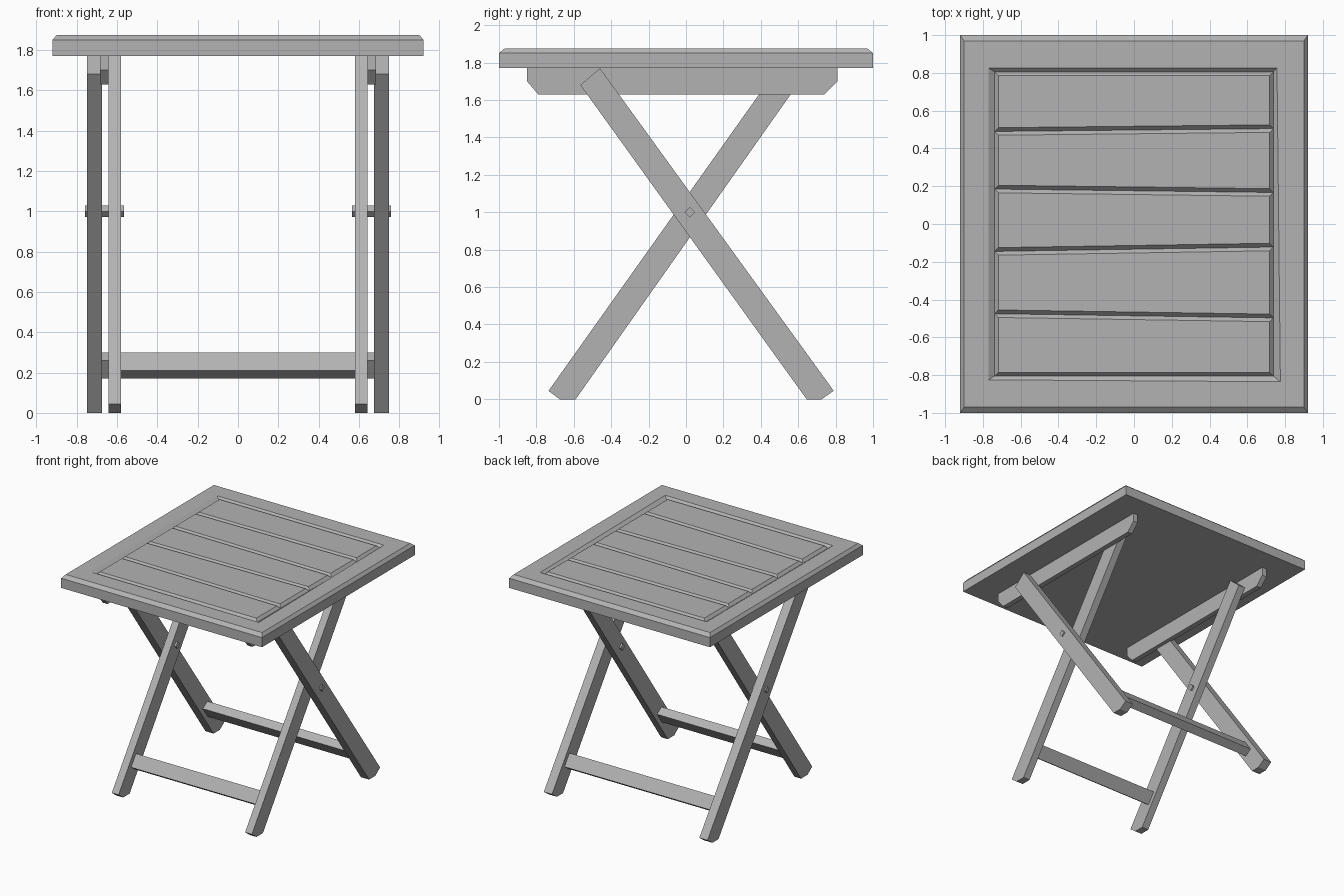
import bpy, bmesh

if "Cube" in bpy.data.objects:
    bpy.data.objects.remove(bpy.data.objects["Cube"])

wood = bpy.data.materials.new("grey_wood")
wood.use_nodes = True
GREY = (0.45, 0.45, 0.45, 1)
wood.diffuse_color = GREY
wood.node_tree.nodes["Principled BSDF"].inputs["Base Color"].default_value = GREY


def loft(name, rings, cap_start=True, cap_end=True):
    """Join matching rings of points into one flat-faced object."""
    bm = bmesh.new()
    loops = [[bm.verts.new(p) for p in ring] for ring in rings]
    for a, b in zip(loops, loops[1:]):
        for i in range(len(a)):
            j = (i + 1) % len(a)
            bm.faces.new((a[i], a[j], b[j], b[i]))
    if cap_start:
        bm.faces.new(loops[0][::-1])
    if cap_end:
        bm.faces.new(loops[-1])
    bmesh.ops.recalc_face_normals(bm, faces=bm.faces)
    mesh = bpy.data.meshes.new(name)
    bm.to_mesh(mesh)
    bm.free()
    mesh.materials.append(wood)
    obj = bpy.data.objects.new(name, mesh)
    bpy.context.collection.objects.link(obj)
    return obj


def extrude_x(name, profile, x0, x1):
    """Extrude a (y, z) profile from x0 to x1."""
    return loft(name, [[(x, y, z) for y, z in profile] for x in (x0, x1)])


def both_sides(name, profile, x0, x1):
    extrude_x("left_" + name, profile, x0, x1)
    extrude_x("right_" + name, profile, -x1, -x0)


def rect(x, y, z):
    return [(-x, -y, z), (x, -y, z), (x, y, z), (-x, y, z)]


# Table top frame: chamfered rim, then a slope down into the panel groove
UNDER, RIM, TOP, GROOVE = 1.77, 1.85, 1.875, 1.853
recess = [(-0.77, -0.825, TOP), (0.775, -0.835, TOP), (0.757, 0.827, TOP), (-0.77, 0.827, TOP)]
loft("top_frame", [rect(0.92, 1, UNDER), rect(0.92, 1, RIM), rect(0.9, 0.97, TOP),
                   recess, rect(0.738, 0.805, GROOVE)], cap_end=False)

# Slats: sloped edges meet in slightly slanted V grooves
seams = [(0.805, 0.805), (0.49, 0.505), (0.185, 0.167), (-0.145, -0.122), (-0.475, -0.497), (-0.805, -0.805)]
for i, ((back_l, back_r), (front_l, front_r)) in enumerate(zip(seams, seams[1:])):
    x, inset = 0.738, 0.02
    base = [(-x, front_l, GROOVE), (x, front_r, GROOVE), (x, back_r, GROOVE), (-x, back_l, GROOVE)]
    x -= inset
    face = [(-x, front_l + inset, TOP), (x, front_r + inset, TOP),
            (x, back_r - inset, TOP), (-x, back_l - inset, TOP)]
    loft(f"slat_{i + 1}", [base, face], cap_start=False)

# Side rails under the top, with clipped lower corners
both_sides("rail", [(-0.85, UNDER), (-0.85, 1.7), (-0.79, 1.63), (0.74, 1.63), (0.81, 1.7), (0.81, UNDER)],
           0.642, 0.685)

# Crossing legs with clipped ends
both_sides("outer_leg", [(-0.565, 1.68), (-0.46, UNDER), (0.79, 0.045), (0.725, 0), (0.645, 0)], 0.675, 0.75)
both_sides("inner_leg", [(0.595, 1.68), (0.49, UNDER), (-0.735, 0.045), (-0.675, 0), (-0.59, 0)], 0.58, 0.642)

# Stretchers, tilted to follow the legs
def stretcher(name, y, lean, half_length):
    along = (0.032 * lean, 0.045)
    across = (0.029 * lean, -0.02)
    profile = [(y + a * along[0] + c * across[0], 0.235 + a * along[1] + c * across[1])
               for a, c in ((-1, -1), (1, -1), (1, 1), (-1, 1))]
    extrude_x(name, profile, -half_length, half_length)


stretcher("front_stretcher", -0.51, 1, 0.582)
stretcher("back_stretcher", 0.565, -1, 0.678)

# Diamond pivot pins
r = 0.028
both_sides("pivot_pin", [(0.02 - r, 1), (0.02, 1 + r), (0.02 + r, 1), (0.02, 1 - r)], 0.565, 0.76)
